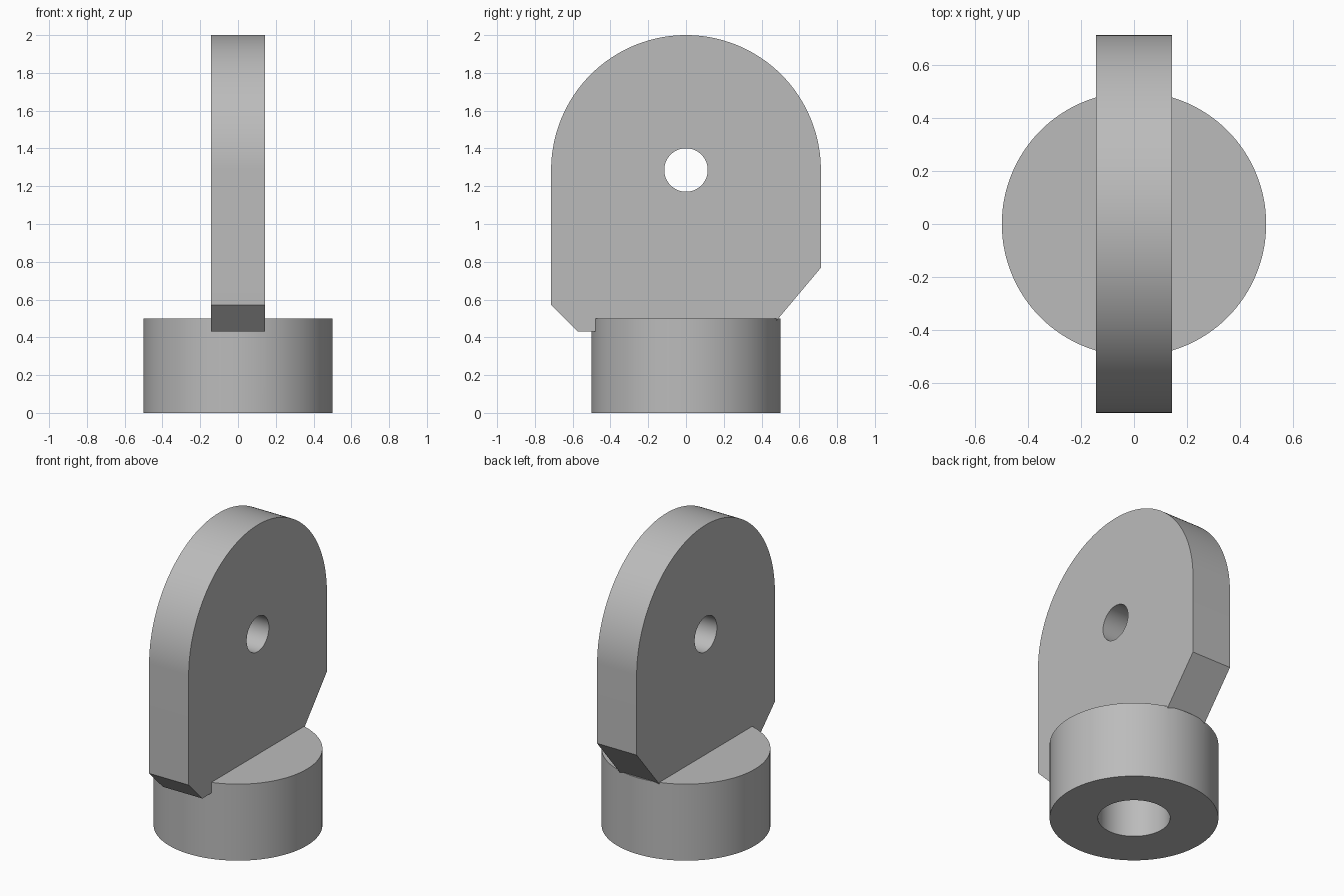
import bpy, bmesh, math

cube = bpy.data.objects.get("Cube")
if cube:
    bpy.data.objects.remove(cube, do_unlink=True)

# Single plain grey finish
GREY = (0.5, 0.5, 0.5, 1)
mat = bpy.data.materials.new("plain grey")
mat.use_nodes = True
mat.diffuse_color = GREY
mat.node_tree.nodes["Principled BSDF"].inputs["Base Color"].default_value = GREY

PLATE_R, PLATE_T, EYE_Z = 0.714, 0.286, 1.286
BASE_R, BASE_H = 0.5, 0.5


def cylinder(name, radius, depth, location, rotation=(0, 0, 0)):
    bpy.ops.mesh.primitive_cylinder_add(vertices=128, radius=radius, depth=depth,
                                        location=location, rotation=rotation)
    obj = bpy.context.object
    obj.name = name
    obj.data.materials.append(mat)
    return obj


def combine(target, tool, operation):
    mod = target.modifiers.new(tool.name, 'BOOLEAN')
    mod.operation, mod.solver, mod.object = operation, 'EXACT', tool
    bpy.context.view_layer.objects.active = target
    bpy.ops.object.modifier_apply(modifier=mod.name)
    bpy.data.objects.remove(tool, do_unlink=True)


# Upright plate: rounded top, small front chamfer, steeper back chamfer
arc = [(PLATE_R * math.cos(a), EYE_Z + PLATE_R * math.sin(a))
       for a in (math.pi * i / 96 for i in range(97))]
profile = arc + [(-PLATE_R, 0.572), (-0.572, 0.43), (0.43, 0.43), (PLATE_R, 0.768)]

bm = bmesh.new()
face = bm.faces.new([bm.verts.new((-PLATE_T / 2, y, z)) for y, z in profile])
side = bmesh.ops.extrude_face_region(bm, geom=[face])
verts = [v for v in side["geom"] if isinstance(v, bmesh.types.BMVert)]
bmesh.ops.translate(bm, verts=verts, vec=(PLATE_T, 0, 0))
bmesh.ops.recalc_face_normals(bm, faces=bm.faces)
mesh = bpy.data.meshes.new("eye_plate")
bm.to_mesh(mesh)
bm.free()
plate = bpy.data.objects.new("eye_plate", mesh)
bpy.context.collection.objects.link(plate)
mesh.materials.append(mat)

# Cross hole through the plate
combine(plate, cylinder("pin_hole", 0.115, 1, (0, 0, EYE_Z), (0, math.pi / 2, 0)), 'DIFFERENCE')

# Round base fused to the plate, with a blind bore underneath
bracket = cylinder("bracket", BASE_R, BASE_H, (0, 0, BASE_H / 2))
combine(bracket, plate, 'UNION')
BORE_DEPTH = 0.36
combine(bracket, cylinder("bore", 0.214, 2 * BORE_DEPTH, (0, 0, 0)), 'DIFFERENCE')

bpy.ops.object.select_all(action='DESELECT')
bracket.select_set(True)
bpy.context.view_layer.objects.active = bracket
bpy.ops.object.shade_smooth_by_angle(angle=math.radians(25))
